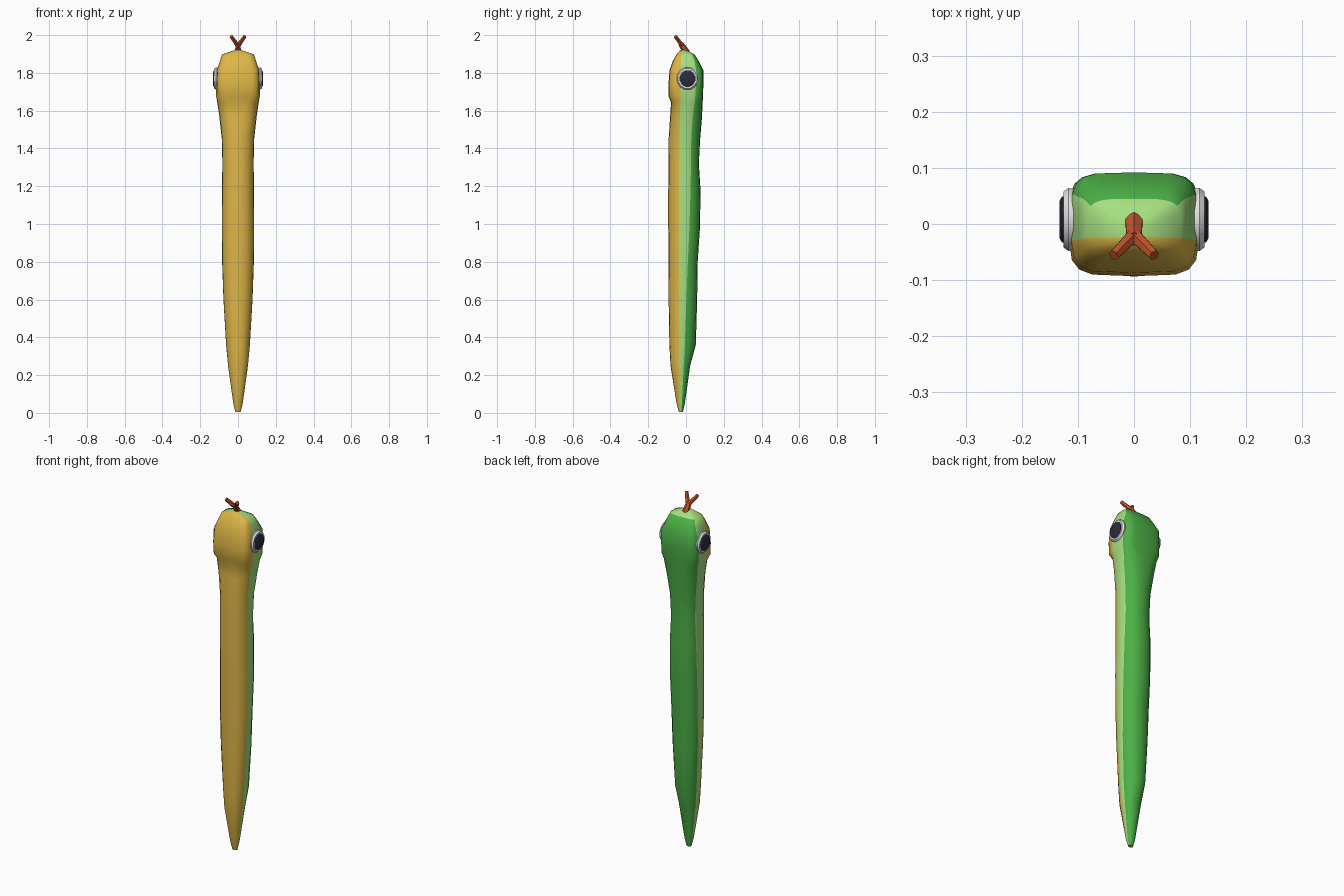
import bpy, bmesh, math
from mathutils import Vector

cube = bpy.data.objects.get("Cube")
if cube:
    bpy.data.objects.remove(cube, do_unlink=True)


def material(name, r, g, b):
    lin = [((c / 255 + 0.055) / 1.055) ** 2.4 for c in (r, g, b)] + [1.0]
    m = bpy.data.materials.new(name)
    m.use_nodes = True
    m.diffuse_color = lin
    bsdf = m.node_tree.nodes["Principled BSDF"]
    bsdf.inputs["Base Color"].default_value = lin
    bsdf.inputs["Roughness"].default_value = 0.8
    return m


yellow = material("belly yellow", 222, 182, 70)
light = material("light green", 166, 224, 128)
dark = material("dark green", 76, 176, 70)
white = material("eye white", 226, 226, 226)
navy = material("eye navy", 42, 46, 60)
rust = material("tongue rust", 190, 84, 44)


def finish(bm, name, mats, angle):
    bmesh.ops.recalc_face_normals(bm, faces=bm.faces)
    me = bpy.data.meshes.new(name)
    bm.to_mesh(me)
    bm.free()
    for m in mats:
        me.materials.append(m)
    ob = bpy.data.objects.new(name, me)
    bpy.context.collection.objects.link(ob)
    bpy.ops.object.select_all(action='DESELECT')
    ob.select_set(True)
    bpy.context.view_layer.objects.active = ob
    bpy.ops.object.shade_smooth_by_angle(angle=math.radians(angle))
    return ob


# Body and head: rings of (z, half width, front y, back y, belly edge y, back edge y, squareness)
RINGS = [
    (0.005, 0.014, -0.038, -0.016, -0.030, -0.025, 2),
    (0.05, 0.025, -0.050, -0.006, -0.033, -0.022, 2),
    (0.25, 0.053, -0.082, 0.022, -0.036, -0.012, 2.2),
    (0.36, 0.063, -0.088, 0.052, -0.036, -0.006, 2.2),
    (0.60, 0.077, -0.092, 0.059, -0.036, 0.002, 2.2),
    (0.80, 0.084, -0.093, 0.062, -0.036, 0.010, 2.2),
    (0.98, 0.086, -0.094, 0.074, -0.036, 0.018, 2.2),
    (1.18, 0.085, -0.094, 0.077, -0.036, 0.024, 2.2),
    (1.32, 0.083, -0.093, 0.068, -0.036, 0.026, 2.2),
    (1.45, 0.086, -0.092, 0.075, -0.034, 0.028, 2.2),
    (1.57, 0.099, -0.084, 0.085, -0.032, 0.036, 2.5),
    (1.645, 0.110, -0.079, 0.088, -0.030, 0.045, 3),
    (1.675, 0.116, -0.092, 0.090, -0.030, 0.049, 4),
    (1.74, 0.116, -0.093, 0.092, -0.030, 0.053, 4.5),
    (1.815, 0.112, -0.087, 0.092, -0.029, 0.053, 4.5),
    (1.865, 0.096, -0.069, 0.066, -0.027, 0.045, 4),
    (1.898, 0.084, -0.050, 0.045, -0.025, 0.032, 4),
    (1.921, 0.015, -0.030, 0.002, -0.024, -0.006, 2),
]


def half_ring(z, w, yf, yb, yl, yd, p):
    mid, r = (yf + yb) / 2, (yb - yf) / 2

    def to_angle(y):
        t = (y - mid) / r
        return math.copysign(math.asin(min(1, abs(t)) ** (p / 2)), t)

    a, b, q = to_angle(yl), to_angle(yd), math.pi / 2
    angles = [-q + (a + q) * i / 4 for i in range(4)] + [a, (a + b) / 2]
    angles += [b + (q - b) * i / 4 for i in range(5)]
    pts = []
    for t in angles:
        s, c = math.sin(t), max(0, math.cos(t))
        pts.append((w * c ** (2 / p), mid + r * math.copysign(abs(s) ** (2 / p), s), z))
    return pts


bm = bmesh.new()
loops = []
for ring in RINGS:
    half = half_ring(*ring)
    full = half + [(-x, y, z) for x, y, z in half[-2:0:-1]]
    loops.append([bm.verts.new(v) for v in full])
n = len(loops[0])
for lo, hi in zip(loops, loops[1:]):
    for i in range(n):
        j = (i + 1) % n
        f = bm.faces.new((lo[i], lo[j], hi[j], hi[i]))
        k = i if i < n // 2 else n - 1 - i
        # belly, side stripe and back; the crown is light green
        f.material_index = 0 if k < 4 else 1 if k < 6 or lo[0].co.z > 1.89 else 2
for loop, mat in ((loops[0], 0), (loops[-1], 1)):
    bm.faces.new(loop).material_index = mat
finish(bm, "snake_body", [yellow, light, dark], 50)


# Eyes: domed white rim with a dark pupil
def lathe_x(name, side, profile, mat):
    bm = bmesh.new()
    loops = []
    for x, r in profile:
        loops.append([bm.verts.new((side * x, 0.008 + r * 0.95 * math.cos(a), 1.77 + r * math.sin(a)))
                      for a in [2 * math.pi * (i + 0.5) / 12 for i in range(12)]])
    for lo, hi in zip(loops, loops[1:]):
        for i in range(12):
            j = (i + 1) % 12
            bm.faces.new((lo[i], lo[j], hi[j], hi[i]))
    bm.faces.new(loops[0])
    bm.faces.new(loops[-1])
    finish(bm, name, [mat], 40)


for side, label in ((1, "left"), (-1, "right")):
    lathe_x(label + "_eye_white", side, [(0.095, 0.058), (0.117, 0.061), (0.126, 0.054)], white)
    lathe_x(label + "_pupil", side, [(0.115, 0.045), (0.128, 0.045), (0.133, 0.036)], navy)


# Forked tongue
def rod(bm, a, b, r1, r2):
    a, b = Vector(a), Vector(b)
    d = b - a
    mat = d.to_track_quat('Z', 'Y').to_matrix().to_4x4()
    mat.translation = (a + b) / 2
    bmesh.ops.create_cone(bm, cap_ends=True, segments=6, radius1=r1, radius2=r2,
                          depth=d.length, matrix=mat)


bm = bmesh.new()
rod(bm, (0, 0.006, 1.905), (0, -0.027, 1.953), 0.018, 0.015)
for s in (1, -1):
    rod(bm, (s * 0.002, -0.021, 1.946), (s * 0.036, -0.056, 1.993), 0.013, 0.010)
finish(bm, "forked_tongue", [rust], 40)
